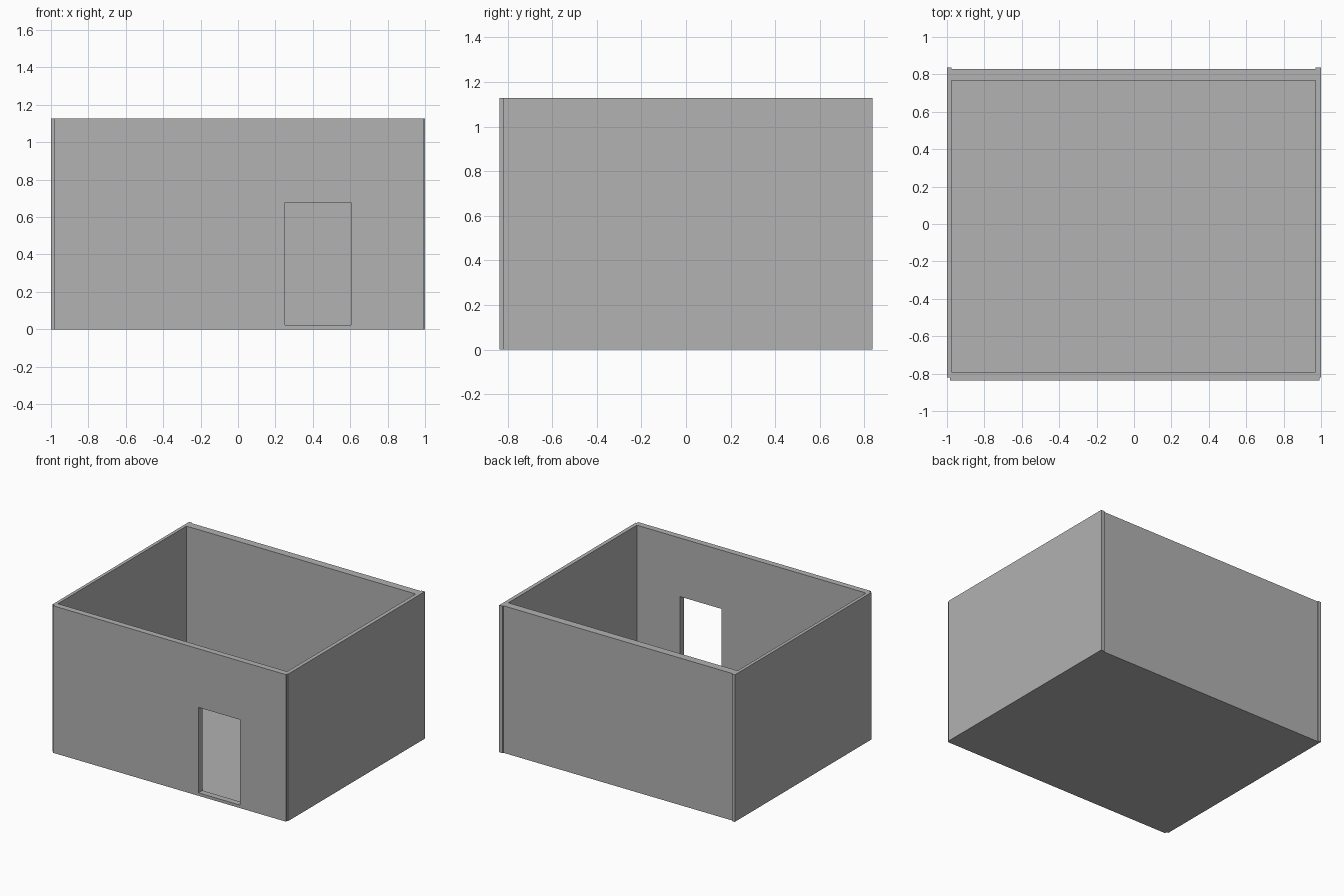
import bpy
import bmesh
from mathutils import Matrix, Vector

if "Cube" in bpy.data.objects:
    bpy.data.objects.remove(bpy.data.objects["Cube"])

HEIGHT = 1.128

# Dark grey wall finish
grey = bpy.data.materials.new("dark_grey")
grey.diffuse_color = (0.445, 0.445, 0.445, 1.0)
grey.use_nodes = True
grey.node_tree.nodes["Principled BSDF"].inputs["Base Color"].default_value = grey.diffuse_color


def box(name, lo, hi):
    """Axis-aligned box between two opposite corners."""
    lo, hi = Vector(lo), Vector(hi)
    bm = bmesh.new()
    bmesh.ops.create_cube(bm, size=1.0)
    bmesh.ops.transform(bm, matrix=Matrix.Diagonal((*(hi - lo), 1.0)), verts=bm.verts)
    mesh = bpy.data.meshes.new(name)
    bm.to_mesh(mesh)
    bm.free()
    mesh.materials.append(grey)
    obj = bpy.data.objects.new(name, mesh)
    obj.location = (lo + hi) / 2
    bpy.context.collection.objects.link(obj)
    return obj


# Side walls, running slightly past the back wall
box("left_wall", (-1.0, -0.82, 0), (-0.975, 0.837, HEIGHT))
box("right_wall", (0.97, -0.82, 0), (1.0, 0.837, HEIGHT))

# Back wall, set between the side walls
box("back_wall", (-0.975, 0.768, 0), (0.97, 0.828, HEIGHT))

# Front wall, overlapping the side wall ends
front = box("front_wall", (-0.984, -0.837, 0), (0.992, -0.79, HEIGHT))

# Floor slab inside the walls
box("floor", (-0.975, -0.79, 0), (0.97, 0.768, 0.015))

# Doorway with a low sill cut through the front wall
cutter = box("doorway_cutter", (0.25, -0.95, 0.023), (0.604, -0.7, 0.678))
cutter.hide_render = True
doorway = front.modifiers.new("doorway", 'BOOLEAN')
doorway.operation = 'DIFFERENCE'
doorway.solver = 'EXACT'
doorway.object = cutter
bpy.context.view_layer.objects.active = front
bpy.ops.object.modifier_apply(modifier=doorway.name)
bpy.data.objects.remove(cutter)
